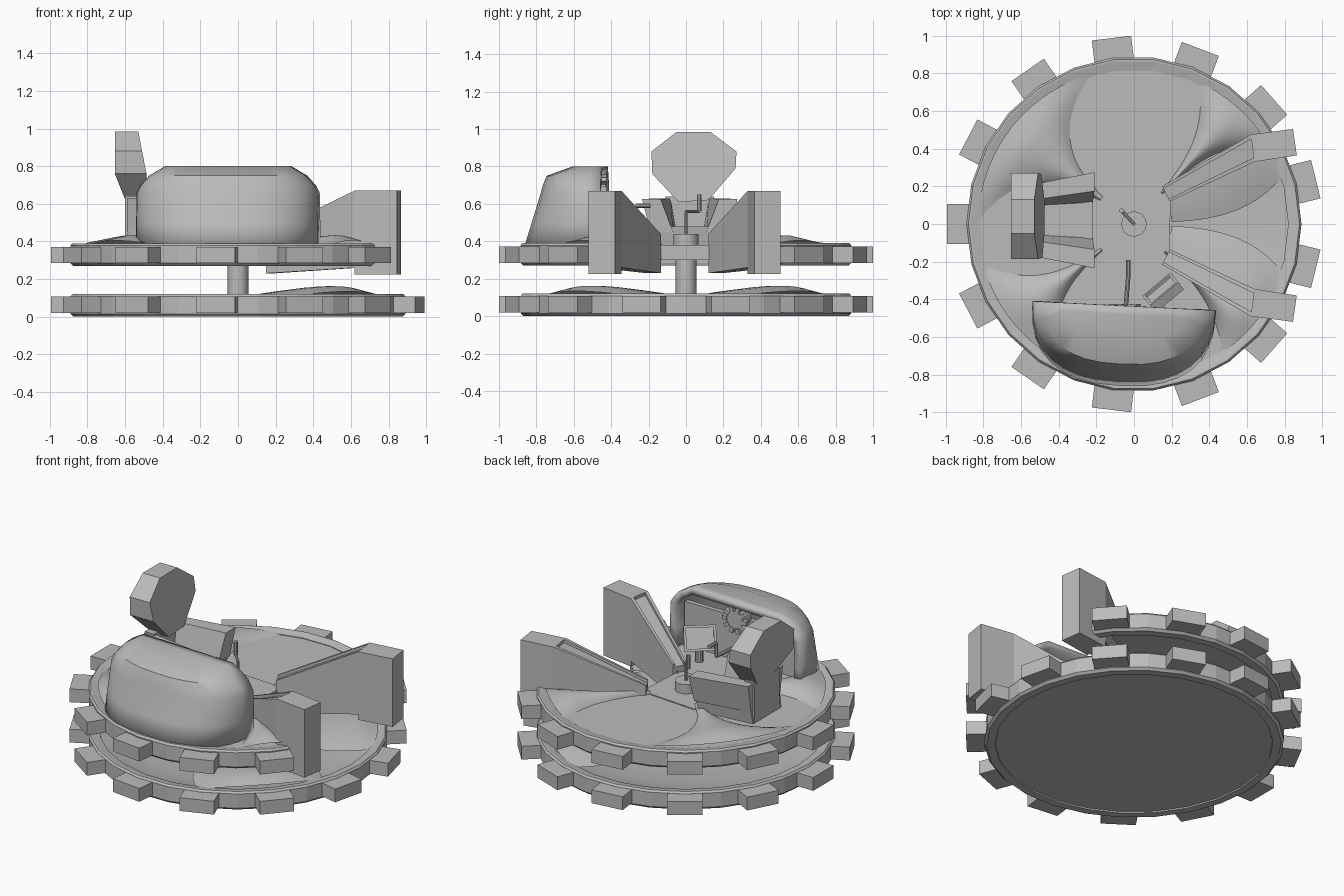
import bpy, bmesh, math
from math import sin, cos, radians, pi
from mathutils import Vector, Matrix

if "Cube" in bpy.data.objects:
    bpy.data.objects.remove(bpy.data.objects["Cube"])

grey = bpy.data.materials.new("plain_grey")
grey.use_nodes = True
grey.diffuse_color = (0.5, 0.5, 0.5, 1)
grey.node_tree.nodes["Principled BSDF"].inputs["Base Color"].default_value = (0.5, 0.5, 0.5, 1)


def make(name, verts, faces, smooth=False, fix=True):
    bm = bmesh.new()
    vs = [bm.verts.new(v) for v in verts]
    for f in faces:
        bm.faces.new([vs[i] for i in f])
    if fix:
        bmesh.ops.recalc_face_normals(bm, faces=bm.faces)
    me = bpy.data.meshes.new(name)
    bm.to_mesh(me)
    bm.free()
    ob = bpy.data.objects.new(name, me)
    bpy.context.collection.objects.link(ob)
    me.materials.append(grey)
    if smooth:
        bpy.ops.object.select_all(action='DESELECT')
        ob.select_set(True)
        bpy.context.view_layer.objects.active = ob
        bpy.ops.object.shade_smooth_by_angle(angle=radians(35))
    return ob


def loft(name, rings, smooth=False):
    """Skin equal closed rings and cap both ends."""
    n = len(rings[0])
    faces = [(k * n + i, k * n + (i + 1) % n, (k + 1) * n + (i + 1) % n, (k + 1) * n + i)
             for k in range(len(rings) - 1) for i in range(n)]
    faces += [tuple(range(n)), tuple(range((len(rings) - 1) * n, len(rings) * n))]
    return make(name, [p for r in rings for p in r], faces, smooth)


def prism(name, outline, z0, z1):
    return loft(name, [[(x, y, z) for x, y in outline] for z in (z0, z1)])


def box(name, centre, size, rot=None):
    m = Matrix.Translation(centre) @ (rot or Matrix()).to_4x4()
    sx, sy, sz = (s / 2 for s in size)
    return loft(name, [[m @ Vector((x, y, z)) for x, y in
                        ((-sx, -sy), (sx, -sy), (sx, sy), (-sx, sy))] for z in (-sz, sz)])


def rod(name, a, b, r, n=10):
    a, b = Vector(a), Vector(b)
    q = (b - a).to_track_quat('Z', 'Y')
    ring = [q @ Vector((r * cos(2 * pi * i / n), r * sin(2 * pi * i / n), 0)) for i in range(n)]
    return loft(name, [[p + e for p in ring] for e in (a, b)], True)


# Toothed discs: rims, dished lower floor, flat upper floor, teeth
RIM = [(.82, .015), (.825, 0), (.875, 0), (.89, .015), (.89, .108), (.88, .12), (.87, .12), (.82, .108)]
CUT = 28


def rim(name, z, a0, a1, n):
    closed = a1 - a0 >= 360
    rings = []
    for k in range(n + (0 if closed else 1)):
        a = radians(a0 + (a1 - a0) * k / n)
        rings.append([(r * cos(a), r * sin(a), z + h) for r, h in RIM])
    if not closed:
        return loft(name, rings)
    m = len(RIM)
    faces = [(k * m + i, k * m + (i + 1) % m, (k + 1) % n * m + (i + 1) % m, (k + 1) % n * m + i)
             for k in range(n) for i in range(m)]
    return make(name, [p for r in rings for p in r], faces)


def teeth(name, z, skip):
    for k in range(13):
        a = 180 + k * 360 / 13
        if skip and cos(radians(a)) > .9:
            continue
        d = radians(a)
        box(f"{name}_{k + 1}", (.935 * cos(d), .935 * sin(d), z), (.12, .21, .087), Matrix.Rotation(d, 3, 'Z'))


def arc(a0, a1, n, r):
    return [(r * cos(radians(a0 + (a1 - a0) * k / n)), r * sin(radians(a0 + (a1 - a0) * k / n)))
            for k in range(n + 1)]


rim("lower_rim", 0, 0, 360, 26)
loft("lower_floor", [[(x, y, z) for x, y in arc(0, 360, 26, r)[:-1]] for r, z in
                     ((.1, .012), (.825, .008), (.825, .1), (.72, .07), (.6, .047), (.4, .03), (.1, .024))], True)
teeth("lower_tooth", .064, False)
rim("upper_rim", .27, CUT, 360 - CUT, 22)
prism("upper_floor", arc(CUT, 360 - CUT, 22, .825) + [(.19, -.2), (.19, .18)], .36, .374)
teeth("upper_tooth", .328, True)


# Smooth mounds whose half angle runs from the inner tip to the rim
def mound(name, angle, inner, outer, tip, base, height):
    n, m = 14, 12
    verts, faces = [], []
    for j in range(m + 1):
        v = j / m
        r = tip + (.83 - tip) * v
        for i in range(n + 1):
            u = 2 * i / n - 1
            a = radians(angle + u * (inner + (outer - inner) * v ** 2))
            z = base + height * (1 - u * u) * min(1, .35 + .9 * v) * (1 if v < .85 else 1 - (v - .85) * 3)
            verts.append((r * cos(a), r * sin(a), z))
    for j in range(m):
        for i in range(n):
            k = j * (n + 1) + i
            faces.append((k, k + n + 1, k + n + 2, k + 1))
    return make(name, verts, faces, True, False)


for i, a in enumerate((45, -45)):
    mound(f"lower_mound_{i + 1}", a, 42, 27, .2, .1, .062)
for i, (a, s) in enumerate(((142, 38), (48, 18), (-42, 14), (-142, 24))):
    mound(f"upper_mound_{i + 1}", a, s * .12, s, .22, .372, .06)

# Central pole, platform and crank
rod("pole", (0, 0, .02), (0, 0, .36), .055, 16)
prism("platform", [(-.22, -.17), (.18, -.2), (.2, .17), (-.2, .2)], .3, .38)
rod("hub", (0, 0, .37), (0, 0, .44), .067, 16)
crank = [(0, 0, .43), (0, 0, .56), (-.065, .07, .56), (-.065, .07, .65)]
for i in range(3):
    rod(f"crank_{i + 1}", crank[i], crank[i + 1], .009 + .004 * (i == 2))

# Two sloping side walls, each ending in a tall block, with raised lips along the top
INNER = [Vector((.19, .12, 0)), Vector((.64, .33, 0))]
OUTER = [Vector((.15, .2, 0)), Vector((.62, .475, 0))]
TOP = (.42, .65)
BOTTOM = (.23, .26)
for side, label in ((1, "back"), (-1, "front")):
    def place(p, z):
        return (p.x, p.y if side > 0 else -p.y - .015, z)

    loft(f"{label}_side_wall", [[place(i, BOTTOM[k]), place(o, BOTTOM[k]), place(o, TOP[k]), place(i, TOP[k])]
                               for k, (i, o) in enumerate(zip(INNER, OUTER))])
    for edge, toward, part in ((INNER, OUTER, "inner"), (OUTER, INNER, "outer")):
        rings = []
        for k in range(2):
            p = edge[k]
            q = p.lerp(toward[k], .16)
            rings.append([place(p, TOP[k] - .01), place(q, TOP[k] - .01),
                          place(q, TOP[k] + .02), place(p, TOP[k] + .02)])
        loft(f"{label}_wall_{part}_lip", rings)
    block = [Vector(p) for p in ((.64, .33, 0), (.865, .365, 0), (.845, .505, 0), (.62, .475, 0))]
    loft(f"{label}_side_block", [[place(p, z) for p in block] for z in (.225, .67)])

# Hollow cowl, open toward the middle
N = 16
levels = [(.37, .49, .43), (.5, .49, .39), (.66, .487, .34), (.70, .465, .33), (.75, .42, .31), (.80, .335, .17)]
verts, faces = [], []
for z, a, b in levels:
    for i in range(N + 1):
        t = pi * i / N
        c, s = cos(t), sin(t)
        verts.append((a * math.copysign(abs(c) ** .8, c), -b * abs(s) ** .8, z))
for k in range(len(levels) - 1):
    for i in range(N):
        q = k * (N + 1) + i
        faces.append((q, q + N + 1, q + N + 2, q + 1))
faces.append(tuple(range((len(levels) - 1) * (N + 1) + N, (len(levels) - 1) * (N + 1) - 1, -1)))
cowl = make("cowl", verts, faces, True, True)
cowl.location = (-.052, -.435, 0)
cowl.rotation_euler.z = -.05
up = max(cowl.data.polygons, key=lambda p: p.center.z).normal.z
shell = cowl.modifiers.new("thickness", 'SOLIDIFY')
shell.thickness = .045
shell.offset = -1 if up > 0 else 1

# Dashboard, valve gear and lever inside the cowl
box("dashboard", (-.055, -.53, .515), (.85, .03, .29))
gear = (-.05, -.44, .68)
rod("gear_wheel", (gear[0], gear[1] - .08, gear[2]), (gear[0], gear[1] + .01, gear[2]), .06, 16)
for k in range(10):
    a = 2 * pi * k / 10
    box(f"gear_tooth_{k + 1}", (gear[0] + .07 * cos(a), gear[1], gear[2] + .07 * sin(a)),
        (.035, .03, .025), Matrix.Rotation(-a, 3, 'Y'))
rod("lever_shaft", (-.05, -.51, .5), (-.03, -.27, .5), .012)
rod("lever_bend", (-.03, -.27, .5), (-.03, -.27, .59), .01)
rod("lever_handle", (-.03, -.27, .59), (-.03, -.19, .59), .012)

# Tilted screen on a stand
turn = Matrix.Rotation(radians(40), 3, 'Z') @ Matrix.Rotation(radians(25), 3, 'X')
spot = Vector((.16, -.37, .53))
box("screen", spot, (.19, .04, .15), turn)
for i, (x, z, w, h) in enumerate(((-.09, 0, .015, .15), (.09, 0, .015, .15), (0, .07, .19, .015), (0, -.07, .19, .015))):
    box(f"screen_frame_{i + 1}", spot + turn @ Vector((x, .025, z)), (w, .02, h), turn)
rod("screen_stand", (.17, -.38, .37), (.17, -.38, .5), .025)

# Chair: flared base, two arm rests, back post and faceted back rest
loft("seat_base", [[(-.6, -.13, .37), (-.24, -.17, .37), (-.24, .2, .37), (-.6, .16, .37)],
                   [(-.58, -.14, .48), (-.22, -.2, .48), (-.22, .23, .48), (-.58, .17, .48)]])
for s, label in ((1, "back"), (-1, "front")):
    loft(f"{label}_arm_rest", [[(x, .02 + s * y, z) for x, y, z in ring] for ring in (
        ((-.59, .15, .45), (-.22, .21, .45), (-.22, .09, .45), (-.59, .07, .45)),
        ((-.59, .18, .63), (-.21, .255, .625), (-.21, .155, .625), (-.59, .1, .63)))])
box("back_post", (-.565, .02, .505), (.07, .26, .27))
outline = [(-.05, .985), (.13, .985), (.27, .88), (.265, .79), (.12, .62), (-.04, .61), (-.18, .76), (-.185, .88)]
loft("back_rest", [[(-.655 + .06 * max(0, (.76 - z) / .15), y, z) for y, z in outline],
                   [(-.475 - .055 * max(0, (z - .7) / .285), y, z) for y, z in outline]])
